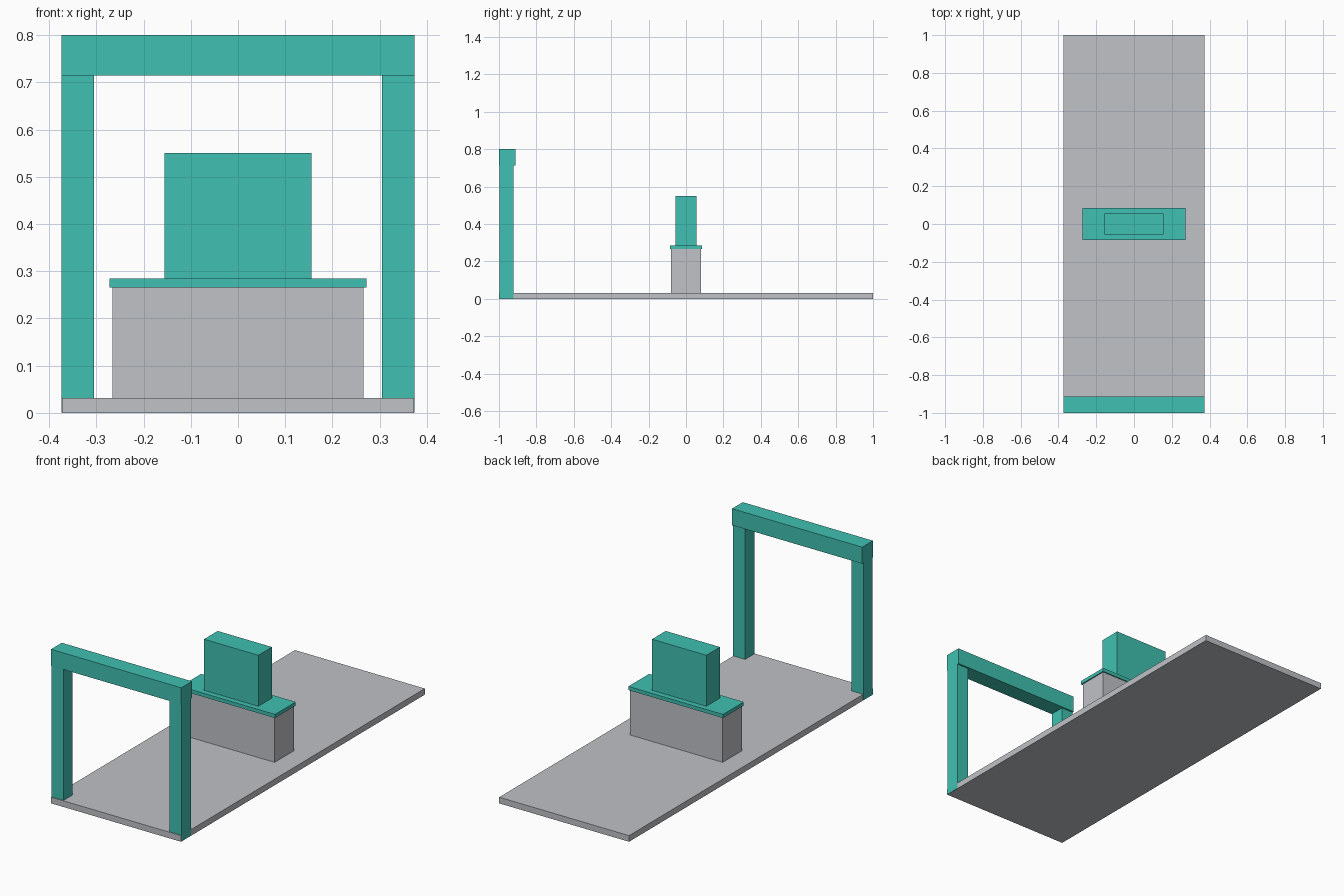
import bpy

cube = bpy.data.objects.get("Cube")
if cube:
    bpy.data.objects.remove(cube, do_unlink=True)


def material(name, rgb):
    mat = bpy.data.materials.new(name)
    mat.use_nodes = True
    color = (*rgb, 1.0)
    mat.diffuse_color = color
    mat.node_tree.nodes["Principled BSDF"].inputs["Base Color"].default_value = color
    return mat


def box(name, x, y, z, mat):
    """Box spanning the given (low, high) range on each axis."""
    spans = (x, y, z)
    bpy.ops.mesh.primitive_cube_add(size=1, location=[(a + b) / 2 for a, b in spans])
    obj = bpy.context.object
    obj.name = name
    obj.scale = [b - a for a, b in spans]
    bpy.ops.object.transform_apply(location=False, rotation=False, scale=True)
    obj.data.materials.append(mat)
    return obj


teal = material("teal", (0.051, 0.53, 0.44))
grey = material("light grey", (0.527, 0.539, 0.571))

# Floor slab
box("floor_slab", (-0.373, 0.373), (-1, 1), (0, 0.032), grey)

# Gateway: two posts sunk into the slab and a slightly deeper beam on top
for side, sign in (("left", 1), ("right", -1)):
    span = sorted((sign * 0.305, sign * 0.374))
    box(side + "_post", span, (-0.996, -0.921), (0.001, 0.715), teal)
box("top_beam", (-0.374, 0.374), (-1, -0.912), (0.714, 0.8), teal)

# Central counter with its overhanging top and upright block
box("counter", (-0.266, 0.266), (-0.079, 0.079), (0.03, 0.266), grey)
box("counter_top", (-0.272, 0.272), (-0.085, 0.085), (0.266, 0.285), teal)
box("upright_block", (-0.156, 0.156), (-0.056, 0.056), (0.28, 0.55), teal)
